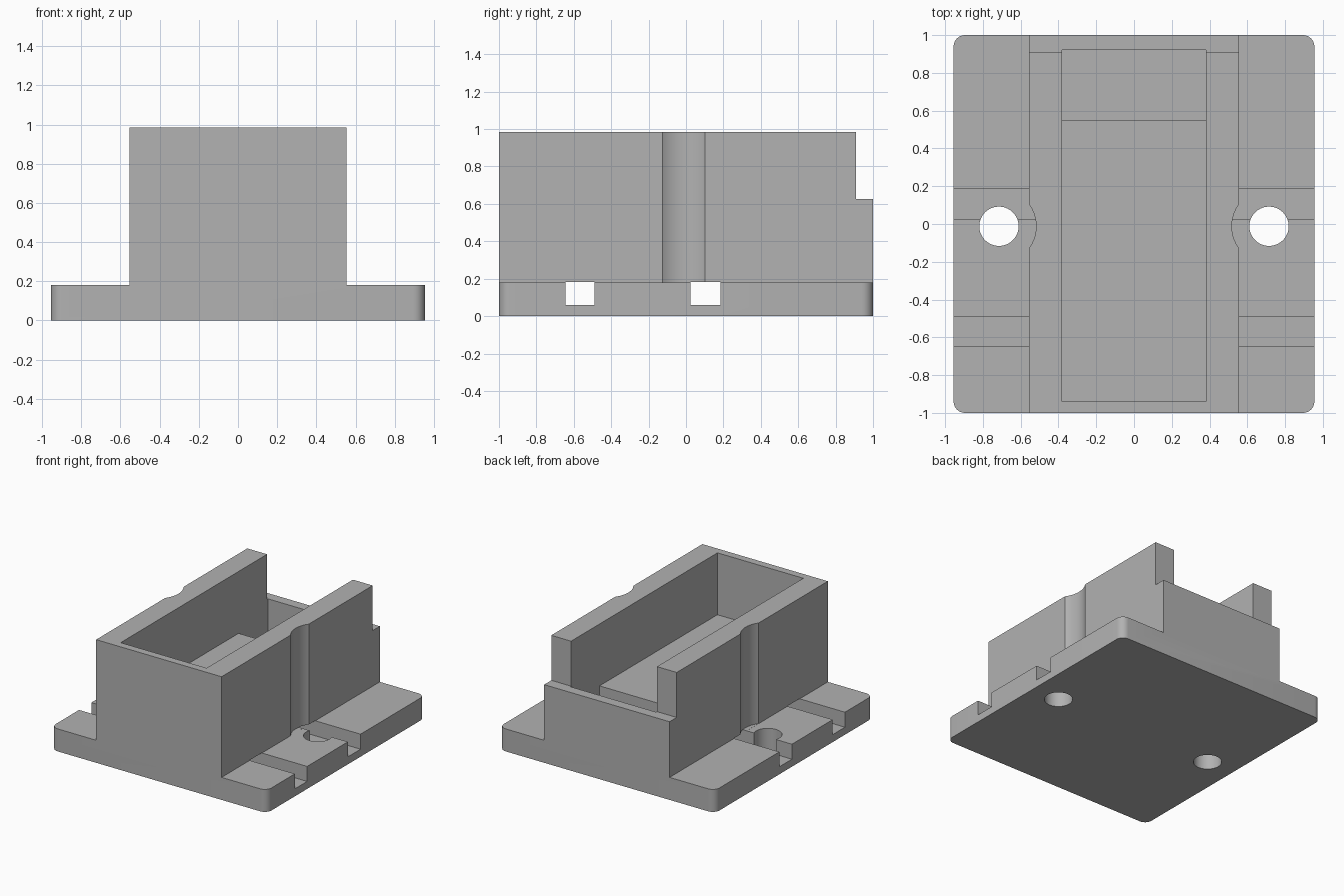
import bpy, bmesh, math
from mathutils import Vector

if "Cube" in bpy.data.objects:
    bpy.data.objects.remove(bpy.data.objects["Cube"])

grey = bpy.data.materials.new("light grey")
grey.diffuse_color = (0.445, 0.445, 0.445, 1)
grey.use_nodes = True
grey.node_tree.nodes["Principled BSDF"].inputs["Base Color"].default_value = grey.diffuse_color


def finish(name, bm):
    bmesh.ops.recalc_face_normals(bm, faces=bm.faces[:])
    me = bpy.data.meshes.new(name)
    bm.to_mesh(me)
    bm.free()
    ob = bpy.data.objects.new(name, me)
    me.materials.append(grey)
    bpy.context.scene.collection.objects.link(ob)
    return ob


def prism(points, direction):
    """Extrude a closed outline along a direction."""
    bm = bmesh.new()
    face = bm.faces.new([bm.verts.new(p) for p in points])
    ext = bmesh.ops.extrude_face_region(bm, geom=[face])
    moved = [g for g in ext["geom"] if isinstance(g, bmesh.types.BMVert)]
    bmesh.ops.translate(bm, verts=moved, vec=Vector(direction))
    return bm


def box(name, x0, x1, y0, y1, z0, z1):
    pts = [(x0, y0, z0), (x1, y0, z0), (x1, y1, z0), (x0, y1, z0)]
    return finish(name, prism(pts, (0, 0, z1 - z0)))


def cylinder(name, x, y, r, z0, z1, n=64):
    pts = [(x + r * math.cos(2 * math.pi * i / n),
            y + r * math.sin(2 * math.pi * i / n), z0) for i in range(n)]
    return finish(name, prism(pts, (0, 0, z1 - z0)))


# Housing: stepped profile with flanges, run front to back
half = [(0.955, 0), (0.955, 0.18), (0.555, 0.18), (0.555, 0.985)]
outline = half + [(-x, z) for x, z in reversed(half)]
bm = prism([(x, -1, z) for x, z in outline], (0, 2, 0))
corners = [e for e in bm.edges
           if all(abs(v.co.x) > 0.95 for v in e.verts)
           and abs(e.verts[0].co.z - e.verts[1].co.z) > 0.1]
bmesh.ops.bevel(bm, geom=corners, offset=0.06, segments=8, profile=0.5,
                affect='EDGES')
housing = finish("housing", bm)

cutters = []

# Main cavity with a deeper pocket at the back
side = [(-0.94, 1.2), (-0.94, 0.49), (0.55, 0.49), (0.55, 0.12),
        (0.92, 0.12), (0.92, 1.2)]
cutters.append(finish("cavity_cutter",
                      prism([(-0.38, y, z) for y, z in side], (0.76, 0, 0))))

# Lowered back wall
cutters.append(box("back_notch_cutter", -1, 1, 0.91, 1.2, 0.625, 1.2))

# Strap slots running right through under the body
for y0, y1 in ((-0.645, -0.49), (0.025, 0.185)):
    cutters.append(box("strap_slot_cutter", -1.2, 1.2, y0, y1, 0.06, 0.182))

# Screw holes and the screwdriver clearance in the body sides
for s in (-1, 1):
    cutters.append(cylinder("screw_hole_cutter", s * 0.715, -0.012, 0.104, -0.2, 0.4))
    cutters.append(cylinder("clearance_cutter", s * 0.715, -0.012, 0.197, 0.1805, 1.3))

for c in cutters:
    c.hide_render = True
    m = housing.modifiers.new(c.name, 'BOOLEAN')
    m.operation = 'DIFFERENCE'
    m.solver = 'EXACT'
    m.object = c

# Bake the cuts and drop the cutters
bpy.context.view_layer.update()
dg = bpy.context.evaluated_depsgraph_get()
baked = bpy.data.meshes.new_from_object(housing.evaluated_get(dg))
housing.modifiers.clear()
housing.data = baked
for c in cutters:
    bpy.data.objects.remove(c)

baked.materials.clear()
baked.materials.append(grey)
for p in baked.polygons:
    p.material_index = 0

bpy.context.view_layer.objects.active = housing
housing.select_set(True)
bpy.ops.object.shade_smooth_by_angle(angle=math.radians(30))
